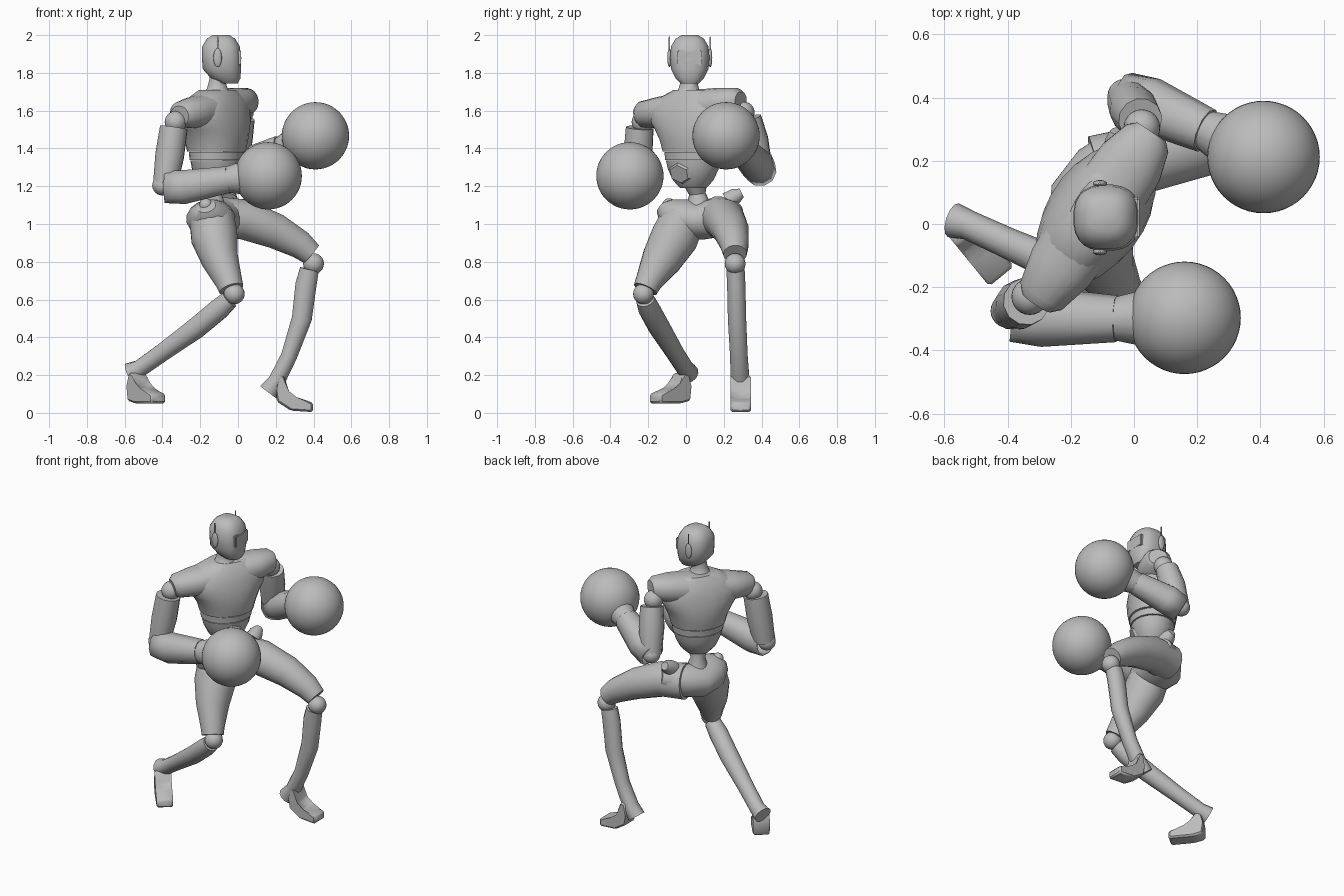
import bpy, bmesh, math
from mathutils import Vector

cube = bpy.data.objects.get("Cube")
if cube:
    bpy.data.objects.remove(cube, do_unlink=True)

gray = bpy.data.materials.new("plain gray")
gray.use_nodes = True
gray.diffuse_color = (0.5, 0.5, 0.5, 1)
gray.node_tree.nodes["Principled BSDF"].inputs["Base Color"].default_value = (0.5, 0.5, 0.5, 1)

X, Y, UP = Vector((1, 0, 0)), Vector((0, 1, 0)), Vector((0, 0, 1))
SIDE = Vector((0.56, 0.83, 0)).normalized()   # chest runs from right to left shoulder
FRONT = SIDE.cross(UP)                        # way the chest faces
CHEST = Vector((-0.12, 0.03, 0))


def finish(name, bm, smooth=True):
    bmesh.ops.recalc_face_normals(bm, faces=bm.faces[:])
    mesh = bpy.data.meshes.new(name)
    bm.to_mesh(mesh)
    bm.free()
    mesh.materials.append(gray)
    ob = bpy.data.objects.new(name, mesh)
    bpy.context.collection.objects.link(ob)
    if smooth:
        bpy.ops.object.select_all(action='DESELECT')
        ob.select_set(True)
        bpy.context.view_layer.objects.active = ob
        bpy.ops.object.shade_smooth_by_angle(angle=math.radians(40))
    return ob


def loft(name, stations, side=SIDE, level=False, sides=16, power=1.0, smooth=True, shell=False):
    """Skin rings (x, y, z, half width along side, half depth) across a path."""
    bm = bmesh.new()
    pts = [Vector(s[:3]) for s in stations]
    rings = []
    for i, s in enumerate(stations):
        tangent = UP if level else (pts[min(i + 1, len(pts) - 1)] - pts[max(i - 1, 0)]).normalized()
        across = (side - tangent * side.dot(tangent)).normalized()
        deep = across.cross(tangent)
        ring = []
        for k in range(sides):
            t = math.tau * (k + 0.5) / sides
            c, n = math.cos(t), math.sin(t)
            c = math.copysign(abs(c) ** power, c)
            n = math.copysign(abs(n) ** power, n)
            ring.append(bm.verts.new(pts[i] + across * c * s[3] + deep * n * s[-1]))
        rings.append(ring)
    for a, b in zip(rings, rings[1:]):
        for k in range(sides):
            j = (k + 1) % sides
            bm.faces.new((a[k], a[j], b[j], b[k]))
    if not shell:
        bm.faces.new(rings[0])
    bm.faces.new(rings[-1])
    ob = finish(name, bm, smooth)
    if shell:
        ob.modifiers.new("Wall", 'SOLIDIFY').thickness = .012


def slab(name, origin, ahead, profile, width):
    """Extrude a side profile of (distance ahead, height) sideways."""
    bm = bmesh.new()
    across = ahead.cross(UP) * width / 2
    left, right = ([bm.verts.new(origin + ahead * s + UP * z + across * sign) for s, z in profile]
                   for sign in (-1, 1))
    bm.faces.new(left)
    bm.faces.new(right)
    for k in range(len(profile)):
        bm.faces.new((left[k - 1], left[k], right[k], right[k - 1]))
    bmesh.ops.bevel(bm, geom=bm.edges[:], offset=.01, segments=1, affect='EDGES')
    finish(name, bm)


def ball(name, at, r, scale=(1, 1, 1), seg=24):
    bm = bmesh.new()
    bmesh.ops.create_uvsphere(bm, u_segments=seg, v_segments=seg // 2, radius=r)
    bmesh.ops.scale(bm, vec=scale, verts=bm.verts)
    bmesh.ops.translate(bm, vec=at, verts=bm.verts)
    finish(name, bm)


def box(name, at, size, bevel):
    bm = bmesh.new()
    bmesh.ops.create_cube(bm, size=1)
    bmesh.ops.scale(bm, vec=size, verts=bm.verts)
    bmesh.ops.translate(bm, vec=at, verts=bm.verts)
    bmesh.ops.bevel(bm, geom=bm.edges[:], offset=bevel, segments=2, affect='EDGES')
    finish(name, bm)


def on_chest(lat, z, a, b):
    p = CHEST + SIDE * lat
    return (p.x, p.y, z, a, b)


# Torso: chest shell, waist band, abdomen and spine
loft("chest", [on_chest(.01, 1.385, .165, .143), on_chest(.01, 1.44, .18, .153),
               on_chest(.005, 1.50, .21, .155), on_chest(0, 1.55, .245, .148),
               on_chest(0, 1.61, .25, .135), on_chest(.02, 1.67, .205, .11),
               on_chest(.02, 1.71, .12, .08)],
     level=True, sides=24, power=.9)
loft("shoulder_yoke", [on_chest(-.335, 1.575, .05, .055), on_chest(-.31, 1.58, .07, .08),
                       on_chest(-.2, 1.59, .083, .108), on_chest(0, 1.61, .10, .12),
                       on_chest(.2, 1.64, .083, .108), on_chest(.29, 1.65, .07, .08),
                       on_chest(.315, 1.65, .05, .055)], side=UP, sides=20, power=.9)
loft("waist_band", [on_chest(.01, 1.34, .156, .135), on_chest(.01, 1.38, .16, .139)],
     level=True, sides=24)
loft("abdomen", [on_chest(.01, 1.19, .07, .065), on_chest(.01, 1.23, .11, .10),
                 on_chest(.01, 1.29, .14, .124), on_chest(.01, 1.335, .152, .13)],
     level=True, sides=24)
p = CHEST + FRONT * .11
loft("belly_panel", [(*(p + UP * 1.268), .07, .06), (*(p + FRONT * .01 + UP * 1.264), .06, .05)],
     sides=6, smooth=False)
loft("spine", [(-.12, .05, 1.22, .065), (-.13, .06, 1.16, .044), (-.13, .07, 1.07, .075)])

# Neck and head
loft("neck", [(-.11, .015, 1.68, .085), (-.11, .015, 1.715, .056),
              (-.11, .015, 1.75, .046), (-.09, .02, 1.81, .055)], side=Y, level=True)
loft("head", [(-.05, .02, 1.745, .05, .05), (-.065, .02, 1.77, .075, .078),
              (-.085, .02, 1.82, .1, .102), (-.087, .02, 1.88, .105, .105),
              (-.09, .02, 1.94, .1, .1), (-.09, .02, 1.98, .076, .076),
              (-.09, .02, 2.0, .045, .045)], side=Y, level=True, sides=24, power=.78)
box("visor", (-.022, .02, 1.88), (.078, .13, .08), .006)
for name, sign in (("left", 1), ("right", -1)):
    y = .02 + sign * .108
    ball(name + "_ear_pod", (-.108, y, 1.88), .05, (.45, .22, 1))
    box(name + "_antenna", (-.108, y, 1.95), (.008, .008, .085), .002)

# Pelvis
loft("pelvis", [(-.165, -.125, 1.09, .05, .04), (-.155, -.10, 1.065, .09, .075),
                (-.145, -.02, 1.03, .13, .105), (-.135, .08, 1.015, .135, .1),
                (-.08, .17, 1.035, .115, .105), (-.03, .235, 1.06, .08, .08),
                (.0, .27, 1.07, .05, .05)], side=X)
loft("left_hip_knob", [(-.05, .22, 1.12, .05), (-.05, .265, 1.15, .042), (-.05, .295, 1.165, .025)],
     side=X)
ball("right_hip_knob", (-.17, -.09, 1.1), .036)

# Legs
legs = {
    "left": dict(
        thigh=[(-.12, .17, 1.035, .112), (.03, .205, 1.025, .108), (.20, .24, .962, .095),
               (.33, .257, .89, .076), (.39, .26, .84, .062)],
        knee=(.40, .26, .79),
        shin=[(.378, .262, .76, .05, .052), (.36, .266, .68, .05, .058), (.338, .27, .5, .05, .055),
              (.27, .28, .3, .048, .044), (.205, .286, .17, .052, .046), (.16, .288, .11, .05, .055)],
        origin=Vector((0, .29, 0)), ahead=X, width=.108,
        foot=[(.205, .12), (.205, .06), (.28, .012), (.397, .004), (.397, .055),
              (.305, .075), (.26, .11), (.245, .2), (.21, .2)]),
    "right": dict(
        thigh=[(-.14, -.01, 1.04, .12), (-.125, -.06, .93, .125, .128), (-.095, -.13, .81, .098, .108),
               (-.05, -.195, .70, .073, .073), (-.035, -.215, .655, .066)],
        knee=(-.02, -.225, .63),
        shin=[(-.045, -.215, .6, .05), (-.1, -.195, .55, .058), (-.22, -.14, .45, .058),
              (-.4, -.06, .32, .049), (-.52, -.005, .235, .047), (-.572, .012, .21, .056)],
        origin=Vector((-.53, -.03, 0)), ahead=Vector((.63, -.77, 0)).normalized(), width=.1,
        foot=[(-.035, .14), (-.035, .065), (.03, .05), (.175, .05), (.175, .1),
              (.08, .13), (.035, .15), (.015, .21), (-.025, .21)]),
}
for name, leg in legs.items():
    loft(name + "_thigh", leg["thigh"], side=Y if name == "left" else X)
    ball(name + "_knee", leg["knee"], .055)
    loft(name + "_shin", leg["shin"], side=leg["ahead"].cross(UP), sides=12)
    slab(name + "_foot", leg["origin"], leg["ahead"], leg["foot"], leg["width"])

# Arms with round gloves; each forearm is open at the elbow
arms = {
    "left": dict(
        shoulder=(.025, .305, 1.59),
        upper=[(.02, .33, 1.56, .07), (.0, .36, 1.44, .078), (-.02, .395, 1.28, .066)],
        elbow=(-.03, .405, 1.28),
        fore=[(-.03, .40, 1.275, .082), (.05, .375, 1.315, .09), (.23, .295, 1.4, .072)],
        cuff=[(.22, .3, 1.395, .062), (.33, .25, 1.44, .095)],
        glove=(.41, .212, 1.467)),
    "right": dict(
        shoulder=(-.33, -.23, 1.54),
        upper=[(-.34, -.245, 1.51, .075), (-.362, -.255, 1.36, .078), (-.385, -.27, 1.21, .066)],
        elbow=(-.4, -.275, 1.205),
        fore=[(-.385, -.285, 1.195, .088), (-.29, -.295, 1.195, .094), (-.055, -.30, 1.235, .074)],
        cuff=[(-.06, -.30, 1.235, .07), (.05, -.298, 1.245, .095)],
        glove=(.16, -.297, 1.255)),
}
for name, arm in arms.items():
    ball(name + "_shoulder_joint", arm["shoulder"], .058)
    loft(name + "_upper_arm", arm["upper"], sides=12)
    ball(name + "_elbow", arm["elbow"], .054)
    loft(name + "_forearm", arm["fore"], side=UP, sides=10, power=.9, shell=True)
    loft(name + "_cuff", arm["cuff"], side=UP)
    ball(name + "_glove", arm["glove"], .178, seg=48)
